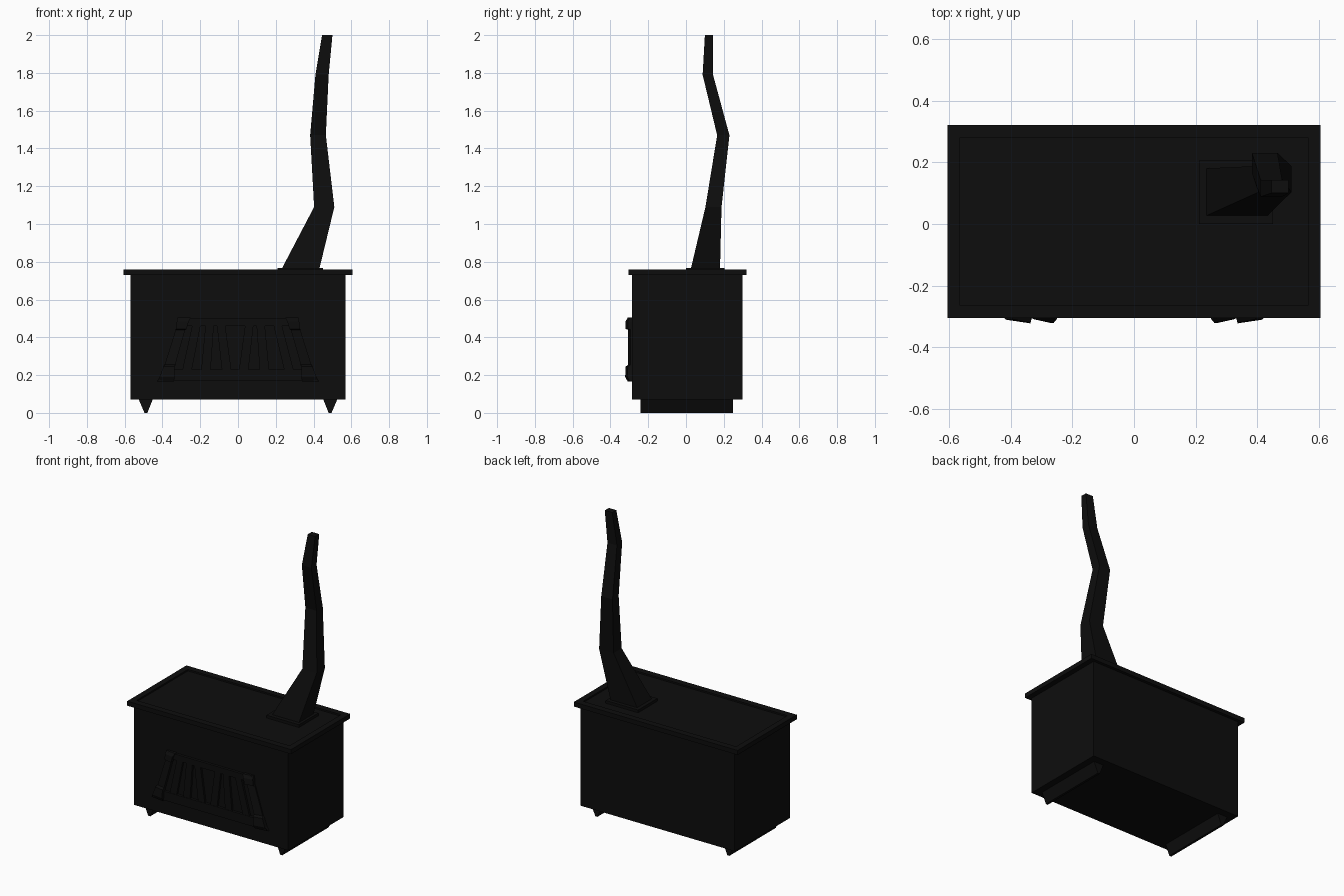
import bpy, bmesh

if "Cube" in bpy.data.objects:
    bpy.data.objects.remove(bpy.data.objects["Cube"])

def material(name, rgb):
    m = bpy.data.materials.new(name)
    m.diffuse_color = (*rgb, 1)
    m.use_nodes = True
    m.node_tree.nodes["Principled BSDF"].inputs["Base Color"].default_value = m.diffuse_color
    return m

IRON = material("black_iron", (0.004, 0.004, 0.004))

def finish(name, bm):
    bmesh.ops.recalc_face_normals(bm, faces=bm.faces[:])
    me = bpy.data.meshes.new(name)
    bm.to_mesh(me)
    bm.free()
    me.materials.append(IRON)
    ob = bpy.data.objects.new(name, me)
    bpy.context.collection.objects.link(ob)
    return ob

def loft(name, rings):
    """Skin a list of equal-length point rings and cap both ends."""
    bm = bmesh.new()
    loops = [[bm.verts.new(p) for p in r] for r in rings]
    n = len(loops[0])
    for a, b in zip(loops, loops[1:]):
        for i in range(n):
            j = (i + 1) % n
            bm.faces.new((a[i], a[j], b[j], b[i]))
    bm.faces.new(loops[0])
    bm.faces.new(loops[-1])
    return finish(name, bm)

def rect(x0, x1, y0, y1, z):
    return [(x0, y0, z), (x1, y0, z), (x1, y1, z), (x0, y1, z)]

def box(name, x0, x1, y0, y1, z0, z1):
    return loft(name, [rect(x0, x1, y0, y1, z0), rect(x0, x1, y0, y1, z1)])

def prism(name, outline, y0, y1):
    """Extrude an x-z outline along y."""
    return loft(name, [[(x, y, z) for x, z in outline] for y in (y0, y1)])

# Firebox
box("firebox", -0.57, 0.57, -0.285, 0.30, 0.07, 0.735)

# Lid with a shallow sunken panel on top
loft("lid", [rect(-0.605, 0.605, -0.305, 0.32, 0.73),
             rect(-0.605, 0.605, -0.305, 0.32, 0.76),
             rect(-0.565, 0.565, -0.262, 0.278, 0.76),
             rect(-0.565, 0.565, -0.262, 0.278, 0.75)])

# Wedge-shaped runner feet
for s, side in ((-1, "left"), (1, "right")):
    prism(f"{side}_foot", [(s * 0.452, 0.07), (s * 0.525, 0.07),
                           (s * 0.495, 0.0), (s * 0.48, 0.0)], -0.24, 0.25)

# Flue: collar plate and crooked tapering pipe
box("flue_collar", 0.21, 0.45, 0.0, 0.205, 0.745, 0.768)
loft("flue_pipe", [
    rect(0.23, 0.43, 0.025, 0.18, 0.76),
    rect(0.403, 0.51, 0.103, 0.188, 1.09),
    rect(0.382, 0.465, 0.165, 0.23, 1.47),
    rect(0.41, 0.48, 0.088, 0.143, 1.79),
    rect(0.445, 0.50, 0.10, 0.143, 2.0)])

# Grate frame: top rail and bottom sill
prism("grate_top_rail", [(-0.30, 0.46), (0.30, 0.46), (0.31, 0.50), (-0.31, 0.50)],
      -0.303, -0.28)
prism("grate_sill", [(-0.42, 0.17), (0.42, 0.17), (0.40, 0.23), (-0.40, 0.23)],
      -0.303, -0.28)

# Slanted side posts whose ends curl outward
def post(name, s):
    # centre x, half width, front y, z
    stations = [(0.385, 0.045, -0.308, 0.165), (0.375, 0.04, -0.322, 0.19),
                (0.365, 0.03, -0.320, 0.245), (0.36, 0.028, -0.306, 0.255),
                (0.305, 0.025, -0.306, 0.44), (0.30, 0.027, -0.320, 0.445),
                (0.292, 0.032, -0.320, 0.485), (0.285, 0.035, -0.308, 0.505)]
    loft(name, [[(s * (x + w), -0.28, z), (s * (x + w), max(f + 0.012, f * 0.97), z),
                 (s * (x - w), f, z), (s * (x - w), -0.28, z)]
                for x, w, f, z in stations])

post("left_grate_post", -1)
post("right_grate_post", 1)

# Leaning slats between the posts
for i, (xb, xt) in enumerate([(-0.27, -0.22), (-0.17, -0.15), (-0.06, -0.09),
                              (0.03, 0.06), (0.14, 0.12), (0.27, 0.21)]):
    prism(f"grate_slat_{i + 1}", [(xb - 0.025, 0.225), (xb + 0.025, 0.225),
                                  (xt + 0.022, 0.465), (xt - 0.022, 0.465)],
          -0.30, -0.28)
